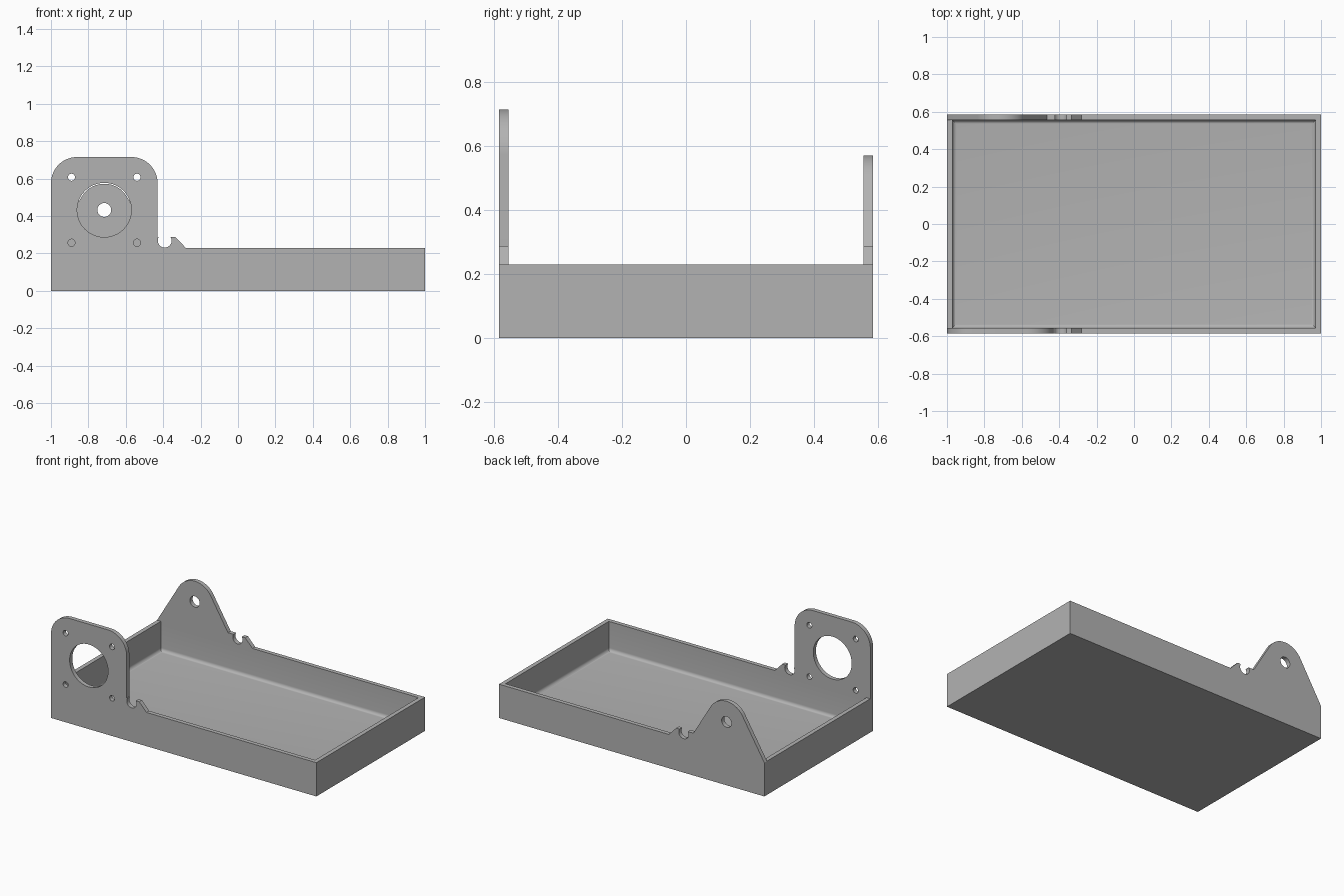
import bpy
import bmesh
from math import sin, cos, asin, acos, atan2, hypot, pi, radians

if "Cube" in bpy.data.objects:
    bpy.data.objects.remove(bpy.data.objects["Cube"], do_unlink=True)

grey = bpy.data.materials.new("plain grey")
grey.use_nodes = True
grey.diffuse_color = (0.45, 0.45, 0.45, 1)
grey.node_tree.nodes["Principled BSDF"].inputs["Base Color"].default_value = grey.diffuse_color

LENGTH, WIDTH, HEIGHT = 2.0, 1.17, 0.23
WALL, FLOOR, FILLET = 0.029, 0.03, 0.022
AXLE = (-0.715, 0.432)          # shared axis of the two plates


def arc(center, radius, start, end, steps=24):
    """Points on an arc, angles in radians."""
    angles = [start + (end - start) * i / steps for i in range(steps + 1)]
    return [(center[0] + radius * cos(a), center[1] + radius * sin(a)) for a in angles]


def circle(center, radius, steps=48):
    return arc(center, radius, 0, 2 * pi, steps)[:-1]


def smooth(obj):
    bpy.ops.object.select_all(action="DESELECT")
    obj.select_set(True)
    bpy.context.view_layer.objects.active = obj
    bpy.ops.object.shade_smooth_by_angle(angle=radians(30))


def plate(name, outline, holes, y):
    """Upright plate cut from an x-z outline with round holes."""
    curve = bpy.data.curves.new(name, "CURVE")
    curve.dimensions = "2D"
    curve.fill_mode = "BOTH"
    curve.extrude = WALL / 2
    for loop in [outline] + holes:
        spline = curve.splines.new("POLY")
        spline.points.add(len(loop) - 1)
        for point, (px, pz) in zip(spline.points, loop):
            point.co = (px, pz, 0, 1)
        spline.use_cyclic_u = True
    obj = bpy.data.objects.new(name, curve)
    bpy.context.collection.objects.link(obj)
    obj.rotation_euler.x = pi / 2
    obj.location.y = y
    bpy.ops.object.select_all(action="DESELECT")
    obj.select_set(True)
    bpy.context.view_layer.objects.active = obj
    bpy.ops.object.convert(target="MESH")
    obj = bpy.context.view_layer.objects.active
    # Weld the caps to the rim
    bm = bmesh.new()
    bm.from_mesh(obj.data)
    bmesh.ops.remove_doubles(bm, verts=bm.verts[:], dist=0.0001)
    bmesh.ops.recalc_face_normals(bm, faces=bm.faces[:])
    bm.to_mesh(obj.data)
    bm.free()
    obj.data.materials.clear()
    obj.data.materials.append(grey)
    smooth(obj)
    return obj


# Tray: box with a sunken pocket and a rounded inner floor edge
bm = bmesh.new()
bmesh.ops.create_cube(bm, size=1)
for v in bm.verts:
    v.co = (v.co.x * LENGTH, v.co.y * WIDTH, (v.co.z + 0.5) * HEIGHT)
bm.normal_update()
top = max(bm.faces, key=lambda f: f.calc_center_median().z)
bmesh.ops.inset_region(bm, faces=[top], thickness=WALL, use_even_offset=True)
pocket = bmesh.ops.extrude_face_region(bm, geom=[top])["geom"]
for v in (g for g in pocket if isinstance(g, bmesh.types.BMVert)):
    v.co.z = FLOOR
if top.is_valid:
    bmesh.ops.delete(bm, geom=[top], context="FACES_ONLY")
floor_edges = [e for e in bm.edges if all(abs(v.co.z - FLOOR) < 0.001 for v in e.verts)]
bmesh.ops.bevel(bm, geom=floor_edges, offset=FILLET, segments=6, profile=0.5, affect="EDGES")
bmesh.ops.recalc_face_normals(bm, faces=bm.faces[:])
mesh = bpy.data.meshes.new("tray")
bm.to_mesh(mesh)
bm.free()
mesh.materials.append(grey)
tray = bpy.data.objects.new("tray", mesh)
bpy.context.collection.objects.link(tray)
smooth(tray)

# Foot shared by both plates: base line, ramp and round rod notch
LIP = 0.288
NOTCH, NOTCH_R = (-0.392, 0.268), 0.037
mouth = asin((LIP - NOTCH[1]) / NOTCH_R)
foot = [(-1, HEIGHT), (-0.28, HEIGHT), (-0.335, LIP)]
foot += arc(NOTCH, NOTCH_R, mouth, -pi - mouth)

# Motor plate: rounded square with a large bore and four screw holes
right, plate_top, corner = -0.43, 0.715, 0.14
outline = foot + [(right, LIP)]
outline += arc((right - corner, plate_top - corner), corner, 0, pi / 2)
outline += arc((-1 + corner, plate_top - corner), corner, pi / 2, pi)
holes = [circle(AXLE, 0.145, 64)]
holes += [circle((AXLE[0] + sx * 0.175, AXLE[1] + sz * 0.175), 0.019, 24)
          for sx in (-1, 1) for sz in (-1, 1)]
plate("motor_plate", outline, holes, -(WIDTH - WALL) / 2)

# Bearing plate: round head with tangent flanks and a small axle hole
head = 0.14
half, drop = AXLE[0] + 1, AXLE[1] - HEIGHT
tangent = acos(head / hypot(half, drop)) - atan2(drop, half)
crown = arc(AXLE, head, tangent, pi - tangent, 32)
tx, tz = crown[0]
t = (tz - LIP) / (tz - HEIGHT)
flank_end = (tx + t * (AXLE[0] + half - tx), LIP)
plate("bearing_plate", foot + [flank_end] + crown, [circle(AXLE, 0.037, 32)],
      (WIDTH - WALL) / 2)
